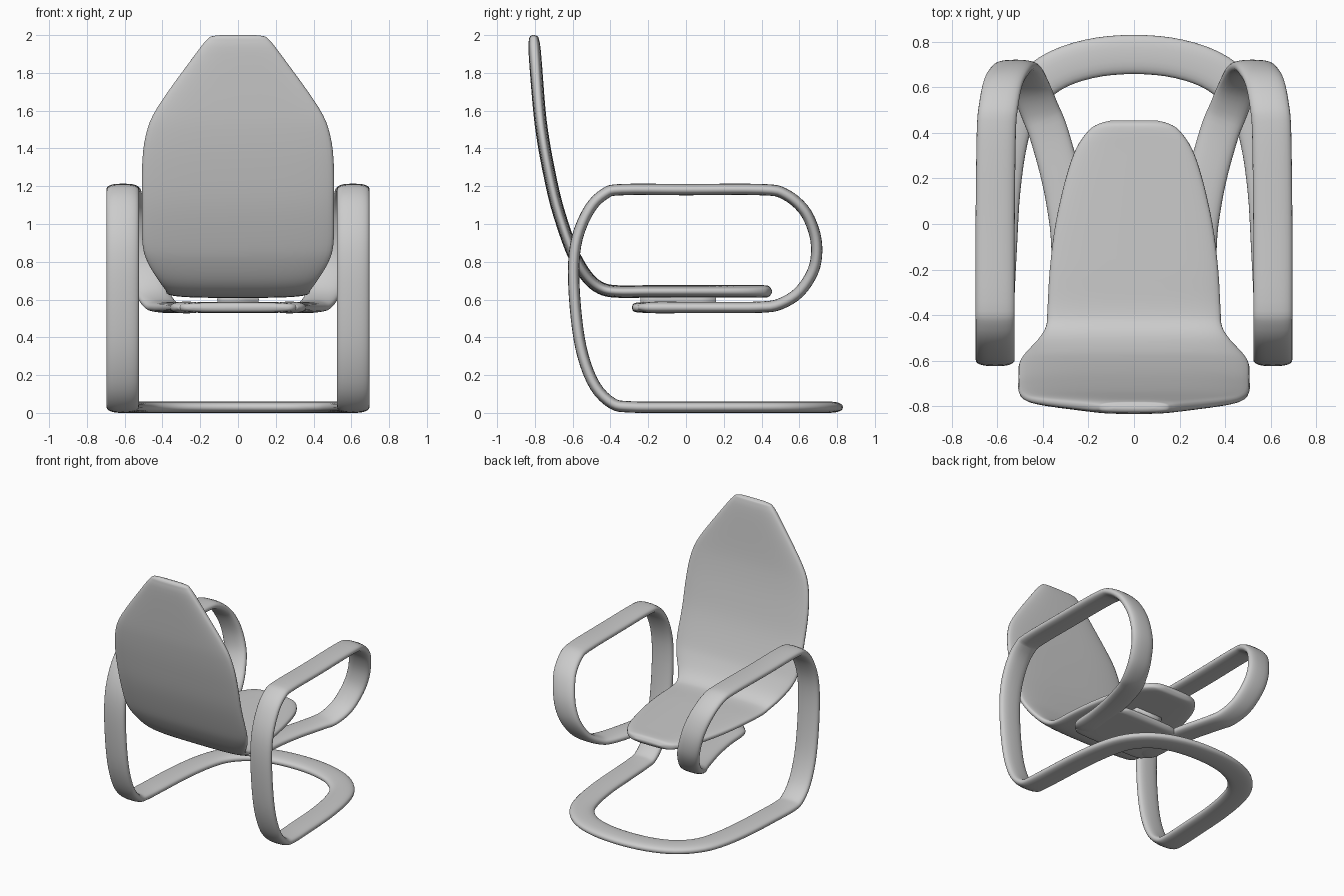
import bpy, bmesh, math
from mathutils import Vector


def resample(pts, steps, mirrored):
    """Smooth curve through control points (x, y, z, half width, half thickness)."""
    first = (-pts[1][0],) + tuple(pts[1][1:]) if mirrored else pts[0]
    p = [first] + list(pts) + [pts[-1]]
    out = []
    for i in range(1, len(p) - 2):
        for s in range(steps):
            t = s / steps
            out.append([0.5 * (2 * b + (c - a) * t + (2 * a - 5 * b + 4 * c - d) * t * t
                               + (3 * b - a - 3 * c + d) * t ** 3)
                        for a, b, c, d in zip(*p[i - 1:i + 3])])
    out.append(list(pts[-1]))
    return out


def sweep(name, pts, power=2.0, sides=24, steps=4, mirrored=False):
    """Sweep a flat rounded section along a path, keeping its width level."""
    path = resample(pts, steps, mirrored)
    pos = [Vector(q[:3]) for q in path]
    bm = bmesh.new()
    rings = []
    for i, q in enumerate(path):
        t = (pos[min(i + 1, len(pos) - 1)] - pos[max(i - 1, 0)]).normalized()
        if mirrored and i == 0:
            t = Vector((1, 0, 0))
        n = Vector((0, -t.z, t.y))
        n = n.normalized() if n.length > 1e-4 else Vector((0, 0, -1))
        w = t.cross(n)
        ring = []
        for k in range(sides):
            a = 2 * math.pi * k / sides
            c, s = math.cos(a), math.sin(a)
            u = math.copysign(abs(c) ** (2 / power), c) * q[3]
            v = math.copysign(abs(s) ** (2 / power), s) * q[4]
            ring.append(bm.verts.new(pos[i] + w * u + n * v))
        rings.append(ring)
    for r0, r1 in zip(rings, rings[1:]):
        for k in range(sides):
            j = (k + 1) % sides
            bm.faces.new((r0[k], r0[j], r1[j], r1[k]))
    if not mirrored:
        bm.faces.new(rings[0])
    bm.faces.new(rings[-1])
    bmesh.ops.recalc_face_normals(bm, faces=bm.faces)
    me = bpy.data.meshes.new(name)
    bm.to_mesh(me)
    bm.free()
    me.shade_smooth()
    ob = bpy.data.objects.new(name, me)
    bpy.context.collection.objects.link(ob)
    if mirrored:
        ob.modifiers.new("mirror", 'MIRROR').merge_threshold = 0.002
    return ob


# Backrest and seat, one bent shell: (y, z, half width)
shell = [(-0.805, 1.975, 0.165), (-0.80, 1.9, 0.225), (-0.778, 1.62, 0.425),
         (-0.76, 1.47, 0.488), (-0.73, 1.3, 0.508), (-0.685, 1.1, 0.508),
         (-0.62, 0.9, 0.506), (-0.575, 0.8, 0.48), (-0.515, 0.71, 0.425),
         (-0.45, 0.66, 0.387), (-0.37, 0.643, 0.38), (-0.2, 0.643, 0.37),
         (0, 0.643, 0.345), (0.2, 0.643, 0.30), (0.33, 0.643, 0.255),
         (0.41, 0.643, 0.20), (0.44, 0.643, 0.155)]
T = 0.033
sweep("seat_shell",
      [(0, -0.807, 2.0, 0.09, 0.006), (0, -0.807, 1.993, 0.14, 0.02)]
      + [(0, y, z, w, T if 0 < i < 16 else 0.027) for i, (y, z, w) in enumerate(shell)]
      + [(0, 0.455, 0.643, 0.10, 0.006)], power=3.2, sides=40)

# Frame: floor hoop, rear leg, armrest, front curve, under-seat strip
frame = [(0, 0.745, 0.03), (0.2, 0.725, 0.03), (0.37, 0.66, 0.03), (0.49, 0.54, 0.03),
         (0.55, 0.38, 0.03), (0.585, 0.15, 0.03), (0.6, -0.1, 0.03), (0.61, -0.3, 0.032),
         (0.61, -0.39, 0.05), (0.61, -0.48, 0.14), (0.61, -0.545, 0.3),
         (0.61, -0.58, 0.5), (0.61, -0.595, 0.75), (0.61, -0.575, 0.93),
         (0.61, -0.51, 1.08), (0.61, -0.43, 1.16), (0.61, -0.34, 1.182),
         (0.61, 0, 1.182), (0.605, 0.4, 1.182), (0.595, 0.52, 1.16),
         (0.575, 0.62, 1.08), (0.545, 0.675, 0.97), (0.52, 0.692, 0.86),
         (0.49, 0.672, 0.75), (0.455, 0.6, 0.64), (0.415, 0.5, 0.577),
         (0.375, 0.4, 0.56), (0.32, 0.2, 0.558), (0.285, 0, 0.558),
         (0.27, -0.18, 0.558)]
sweep("frame", [p + (0.086, 0.03) for p in frame] + [(0.265, -0.25, 0.558, 0.05, 0.015)],
      power=2.5, steps=4, mirrored=True)

# Plate joining both strips under the seat, and the pad holding the seat
sweep("under_seat_plate",
      [(0, -0.285, 0.558, 0.24, 0.006), (0, -0.265, 0.558, 0.30, 0.025),
       (0, -0.15, 0.558, 0.33, 0.029), (0, 0.1, 0.558, 0.29, 0.029),
       (0, 0.15, 0.558, 0.24, 0.025), (0, 0.17, 0.558, 0.18, 0.006)], power=4, sides=32)
sweep("seat_pad", [(0, -0.24, 0.6, 0.11, 0.035), (0, 0.16, 0.6, 0.11, 0.035)], power=5)
